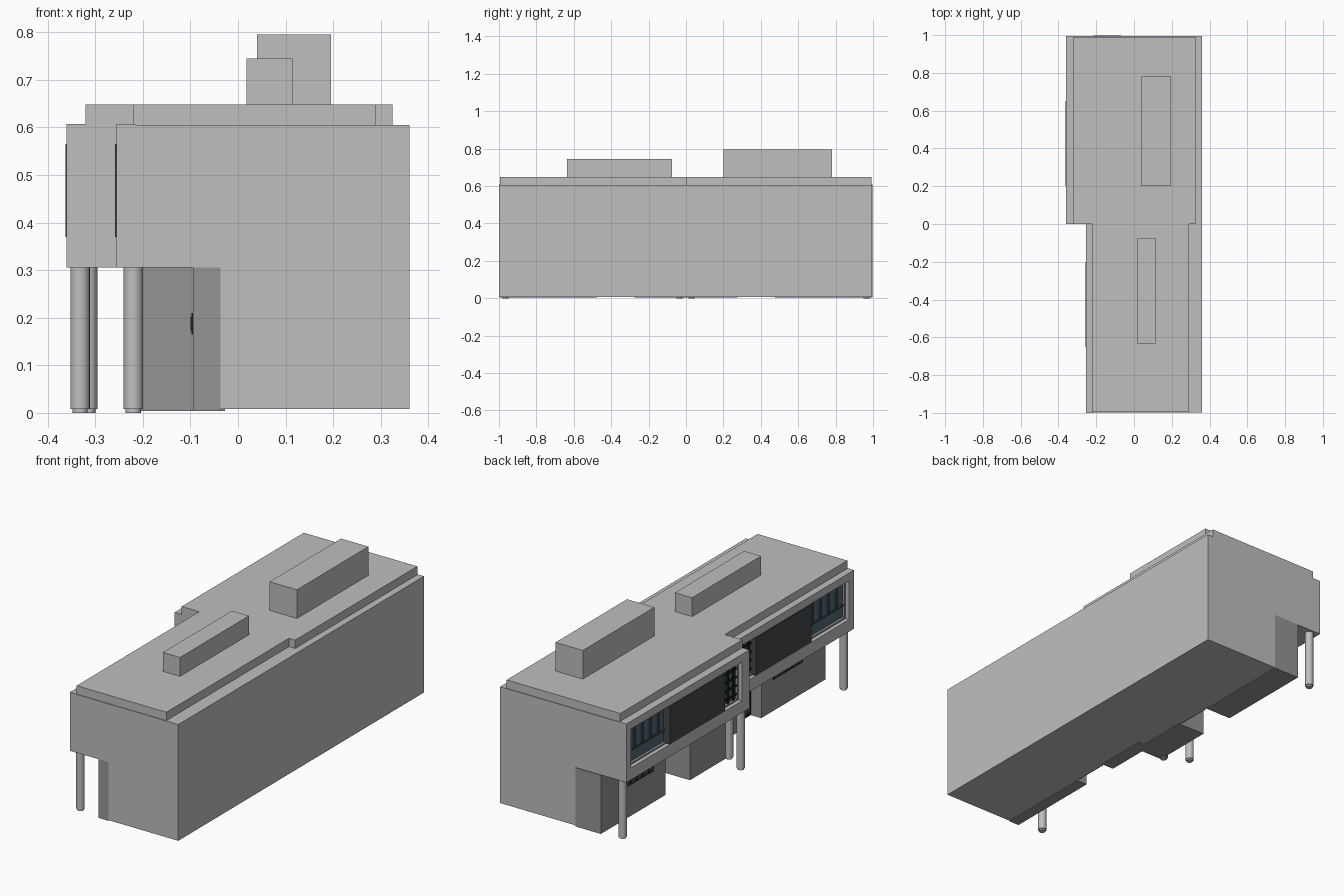
import bpy, bmesh, math

if "Cube" in bpy.data.objects:
    bpy.data.objects.remove(bpy.data.objects["Cube"])


def material(name, r, g, b):
    m = bpy.data.materials.new(name)
    m.diffuse_color = (r, g, b, 1)
    m.use_nodes = True
    m.node_tree.nodes["Principled BSDF"].inputs["Base Color"].default_value = m.diffuse_color
    return m


LIGHT = material("light concrete", 0.52, 0.52, 0.52)
DARK = material("dark wall", 0.30, 0.30, 0.30)
PANEL = material("charcoal panel", 0.06, 0.063, 0.067)
GLASS = material("blue glass", 0.085, 0.145, 0.18)
BLACK = material("black metal", 0.012, 0.012, 0.012)


def finish(name, bm, mat):
    bmesh.ops.recalc_face_normals(bm, faces=bm.faces)
    me = bpy.data.meshes.new(name)
    bm.to_mesh(me)
    bm.free()
    me.materials.append(mat)
    ob = bpy.data.objects.new(name, me)
    bpy.context.collection.objects.link(ob)
    return ob


def box(name, x, y, z, mat):
    """Box from (min, max) pairs; the order in each pair does not matter."""
    bm = bmesh.new()
    bmesh.ops.create_cube(bm, size=1)
    for v in bm.verts:
        for i, (a, b) in enumerate((x, y, z)):
            v.co[i] = (a + b) / 2 + v.co[i] * abs(b - a)
    return finish(name, bm, mat)


def extrude_y(name, profile, y0, y1, mat):
    """Extrude an xz profile along y."""
    bm = bmesh.new()
    f = bm.faces.new([bm.verts.new((x, y0, z)) for x, z in profile])
    r = bmesh.ops.extrude_face_region(bm, geom=[f])
    for v in r["geom"]:
        if isinstance(v, bmesh.types.BMVert):
            v.co.y = y1
    return finish(name, bm, mat)


def ring(name, x0, x1, outer, inner, mat):
    """Rectangular frame in the yz plane; outer/inner = (y0, y1, z0, z1)."""
    bm = bmesh.new()

    def loop(x, r):
        a, b, c, d = r
        return [bm.verts.new((x, y, z)) for y, z in ((a, c), (b, c), (b, d), (a, d))]
    loops = [loop(x0, outer), loop(x0, inner), loop(x1, inner), loop(x1, outer)]
    for k in range(4):
        p, q = loops[k], loops[(k + 1) % 4]
        for i in range(4):
            j = (i + 1) % 4
            bm.faces.new((p[i], p[j], q[j], q[i]))
    return finish(name, bm, mat)


def column(name, x, y):
    for part, r, z0, z1 in (("shaft", 0.0205, 0.008, 0.307), ("base", 0.016, 0, 0.008)):
        bpy.ops.mesh.primitive_cylinder_add(vertices=24, radius=r, depth=z1 - z0,
                                            location=(x, y, (z0 + z1) / 2))
        ob = bpy.context.object
        ob.name = f"{name}_{part}"
        ob.data.materials.append(LIGHT)
        bpy.ops.object.shade_smooth_by_angle(angle=math.radians(40))


def unit(tag, s, fx, wall, bay, roof, end):
    """One half of the building; s mirrors it in y, fx is the facade plane,
    wall the ground-floor wall, bay the face of the dark ground-floor bays."""
    def Y(a, b):
        return tuple(sorted((s * a, s * b)))
    back = fx + 0.04
    # main body with overhanging upper floor
    extrude_y(tag + "_body", [(0.36, 0.008), (0.36, 0.605), (back, 0.605), (back, 0.306),
                              (wall, 0.306), (wall, 0.008)], 0, s * end, LIGHT)
    box(tag + "_roof_slab", roof, Y(0, end - 0.004), (0.605, 0.648), LIGHT)
    # facade frame around the long window strip
    ring(tag + "_facade_frame", fx, back, Y(0, end + 0.001) + (0.306, 0.607),
         Y(0.06, 0.96) + (0.368, 0.567), LIGHT)
    g = back - 0.008
    ring(tag + "_window_trim", g - 0.012, back, Y(0.06, 0.96) + (0.368, 0.567),
         Y(0.068, 0.952) + (0.376, 0.559), DARK)
    box(tag + "_window_glass", (g, back - 0.001), Y(0.065, 0.955), (0.373, 0.562), GLASS)
    box(tag + "_sliding_panel", (fx - 0.003, g), Y(0.2, 0.65), (0.37, 0.565), PANEL)
    # big window: vertical mullions above a transom
    for i in range(4):
        y = 0.70 + i * 0.065
        box(f"{tag}_mullion_{i}", (g - 0.008, g), Y(y - 0.004, y + 0.004), (0.44, 0.56), PANEL)
    box(tag + "_transom", (g - 0.008, g), Y(0.65, 0.952), (0.434, 0.442), PANEL)
    # small window: fine dark grid
    for i in range(3):
        y = 0.09 + i * 0.045
        box(f"{tag}_grid_upright_{i}", (g - 0.008, g), Y(y - 0.005, y + 0.005), (0.376, 0.56), BLACK)
    for i in range(4):
        z = 0.40 + i * 0.044
        box(f"{tag}_grid_bar_{i}", (g - 0.009, g), Y(0.068, 0.2), (z - 0.004, z + 0.004), BLACK)
    # dark ground-floor bays either side of the entrance recess
    box(tag + "_outer_bay", (bay, wall), Y(0.475, 0.998), (0.004, 0.3055), DARK)
    box(tag + "_inner_bay", (bay, wall + 0.01), Y(-0.05 if s > 0 else 0.0, 0.275),
        (0.004, 0.3055), DARK)
    # entrance door
    box(tag + "_door", (wall - 0.006, wall), Y(0.29, 0.465), (0.01, 0.27), BLACK)
    for i in range(3):
        y = 0.32 + i * 0.057
        box(f"{tag}_door_pane_{i}", (wall - 0.008, wall - 0.005), Y(y - 0.02, y + 0.02),
            (0.03, 0.25), PANEL)
    # low strip window in the outer bay
    box(tag + "_strip_window", (bay - 0.003, bay), Y(0.57, 0.81), (0.165, 0.21), BLACK)
    for i in range(5):
        y = 0.594 + i * 0.048
        box(f"{tag}_strip_pane_{i}", (bay - 0.005, bay - 0.002), Y(y - 0.018, y + 0.018),
            (0.173, 0.202), PANEL)


unit("back", 1, -0.36, -0.07, -0.215, (-0.32, 0.325), 0.995)
unit("front", -1, -0.255, -0.037, -0.095, (-0.22, 0.29), 0.999)

# rooftop plant boxes
box("back_roof_box", (0.04, 0.195), (0.2, 0.78), (0.648, 0.795), LIGHT)
box("front_roof_box", (0.018, 0.115), (-0.635, -0.075), (0.648, 0.745), LIGHT)

# columns under the overhang
column("column_front_outer", -0.22, -0.965)
column("column_front_inner", -0.22, -0.035)
column("column_back_inner", -0.332, 0.03)
column("column_back_outer", -0.316, 0.965)
